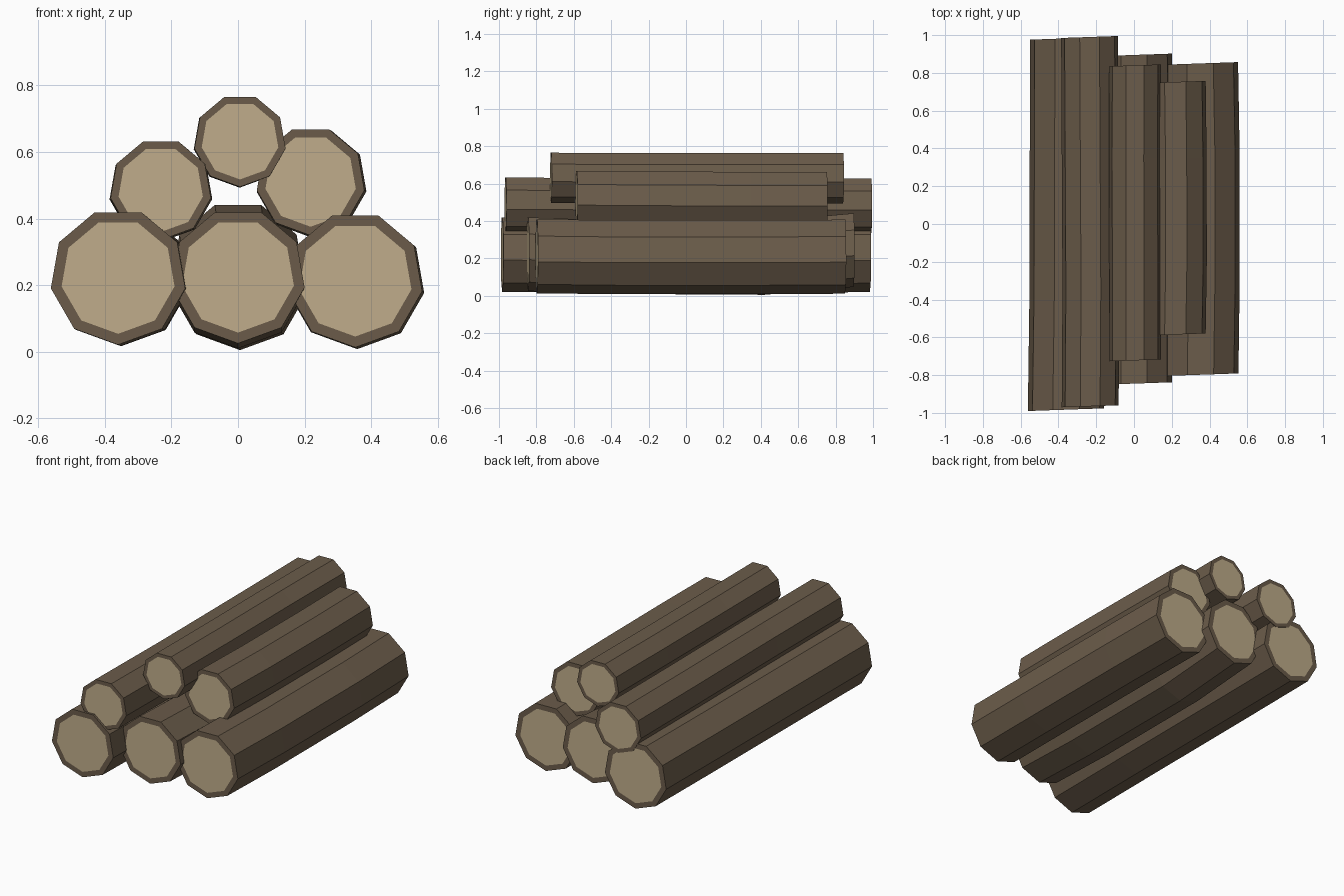
import bpy, bmesh, math

if "Cube" in bpy.data.objects:
    bpy.data.objects.remove(bpy.data.objects["Cube"])

SIDES = 9
SLANT = 0.035      # saw-cut skew of the log ends
WOOD = 0.84        # radius of pale wood relative to bark


def material(name, color):
    m = bpy.data.materials.new(name)
    m.diffuse_color = (*color, 1)
    m.use_nodes = True
    m.node_tree.nodes["Principled BSDF"].inputs["Base Color"].default_value = m.diffuse_color
    return m


bark = material("bark", (0.147, 0.107, 0.069))
wood = material("cut_wood", (0.53, 0.42, 0.26))


def log(name, radius, path):
    """Nine-sided log through (x, y, z) centres, with pale cut ends."""
    bm = bmesh.new()

    def ring(c, r, slant):
        out = []
        for i in range(SIDES):
            a = -math.pi / 2 + 2 * math.pi * i / SIDES
            dx = r * math.cos(a)
            out.append(bm.verts.new((c[0] + dx, c[1] + dx * slant,
                                     c[2] + r * math.sin(a))))
        return out

    def bridge(a, b):
        for i in range(SIDES):
            j = (i + 1) % SIDES
            bm.faces.new((a[i], a[j], b[j], b[i]))

    last = len(path) - 1
    rings = [ring(c, radius, SLANT if k in (0, last) else 0)
             for k, c in enumerate(path)]
    for a, b in zip(rings, rings[1:]):
        bridge(a, b)
    # bark rim and wood disc on each end
    for c, outer in ((path[0], rings[0]), (path[-1], rings[-1])):
        inner = ring(c, radius * WOOD, SLANT)
        bridge(outer, inner)
        bm.faces.new(inner).material_index = 1
    bmesh.ops.recalc_face_normals(bm, faces=bm.faces)
    me = bpy.data.meshes.new(name)
    bm.to_mesh(me)
    bm.free()
    me.materials.append(bark)
    me.materials.append(wood)
    bpy.context.collection.objects.link(bpy.data.objects.new(name, me))


# bottom row
log("bottom_left_log", 0.205, [(-0.36, -0.983, 0.226), (-0.352, -0.4, 0.222),
                               (-0.350, 0.4, 0.222), (-0.348, 0.983, 0.224)])
log("bottom_middle_log", 0.203, [(0.0, -0.845, 0.228), (0.0, -0.4, 0.213),
                                 (0.006, 0.42, 0.208), (0.0, 0.895, 0.25)])
log("bottom_right_log", 0.204, [(0.352, -0.798, 0.217), (0.358, -0.35, 0.212),
                                (0.358, 0.4, 0.212), (0.350, 0.85, 0.215)])
# upper row
log("upper_left_log", 0.153, [(-0.232, -0.965, 0.488), (-0.228, -0.35, 0.485),
                              (-0.232, 0.4, 0.483), (-0.235, 0.99, 0.484)])
log("upper_right_log", 0.164, [(0.218, -0.585, 0.513), (0.224, -0.2, 0.51),
                               (0.223, 0.35, 0.508), (0.218, 0.752, 0.508)])
# top of the pile
log("top_log", 0.139, [(0.006, -0.722, 0.634), (0.006, -0.25, 0.632),
                       (0.004, 0.35, 0.632), (0.006, 0.84, 0.632)])
